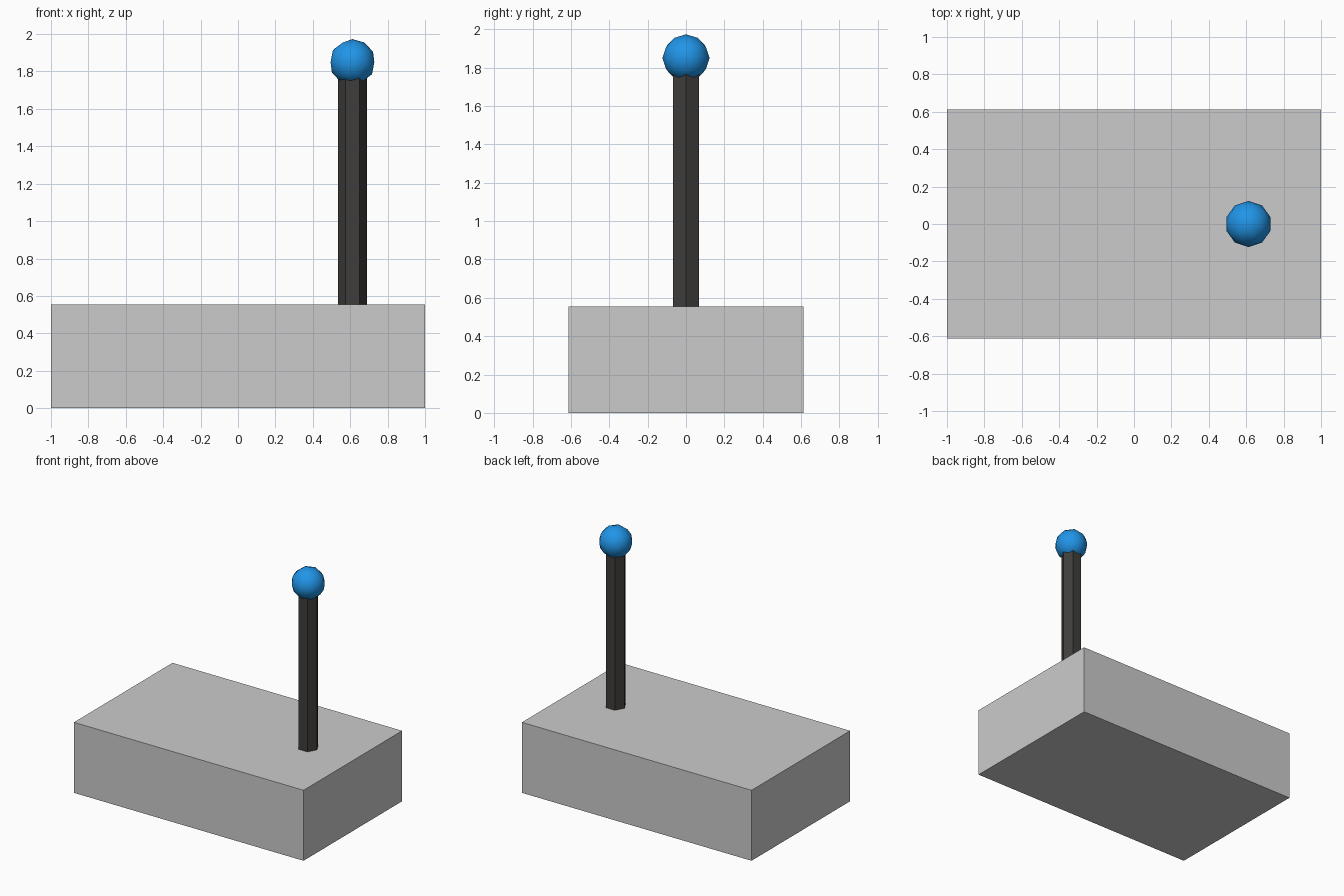
import bpy

if "Cube" in bpy.data.objects:
    bpy.data.objects.remove(bpy.data.objects["Cube"])


def colour(obj, name, rgb):
    mat = bpy.data.materials.new(name)
    mat.diffuse_color = (*rgb, 1)
    mat.use_nodes = True
    mat.node_tree.nodes["Principled BSDF"].inputs["Base Color"].default_value = mat.diffuse_color
    obj.data.materials.append(mat)


POLE_X = 0.612
BASE_TOP = 0.555
BALL_Z = 1.85

# Box base
bpy.ops.mesh.primitive_cube_add(size=1, location=(0, 0, BASE_TOP / 2))
base = bpy.context.object
base.name = "base"
base.scale = (2, 1.226, BASE_TOP)
bpy.ops.object.transform_apply(location=False, rotation=False, scale=True)

# Hexagonal lever shaft, corners pointing along x
shaft_top = 1.79
bpy.ops.mesh.primitive_cylinder_add(
    vertices=6, radius=0.077, depth=shaft_top - BASE_TOP,
    location=(POLE_X, 0, (shaft_top + BASE_TOP) / 2), rotation=(0, 0, 1.5707963))
shaft = bpy.context.object
shaft.name = "lever_shaft"
colour(shaft, "dark_grey", (0.05, 0.048, 0.045))

# Low-poly ball knob with smooth shading
bpy.ops.mesh.primitive_ico_sphere_add(
    subdivisions=2, radius=0.123, location=(POLE_X, 0, BALL_Z))
knob = bpy.context.object
knob.name = "lever_knob"
bpy.ops.object.shade_smooth()
colour(knob, "blue", (0.015, 0.3, 0.8))
